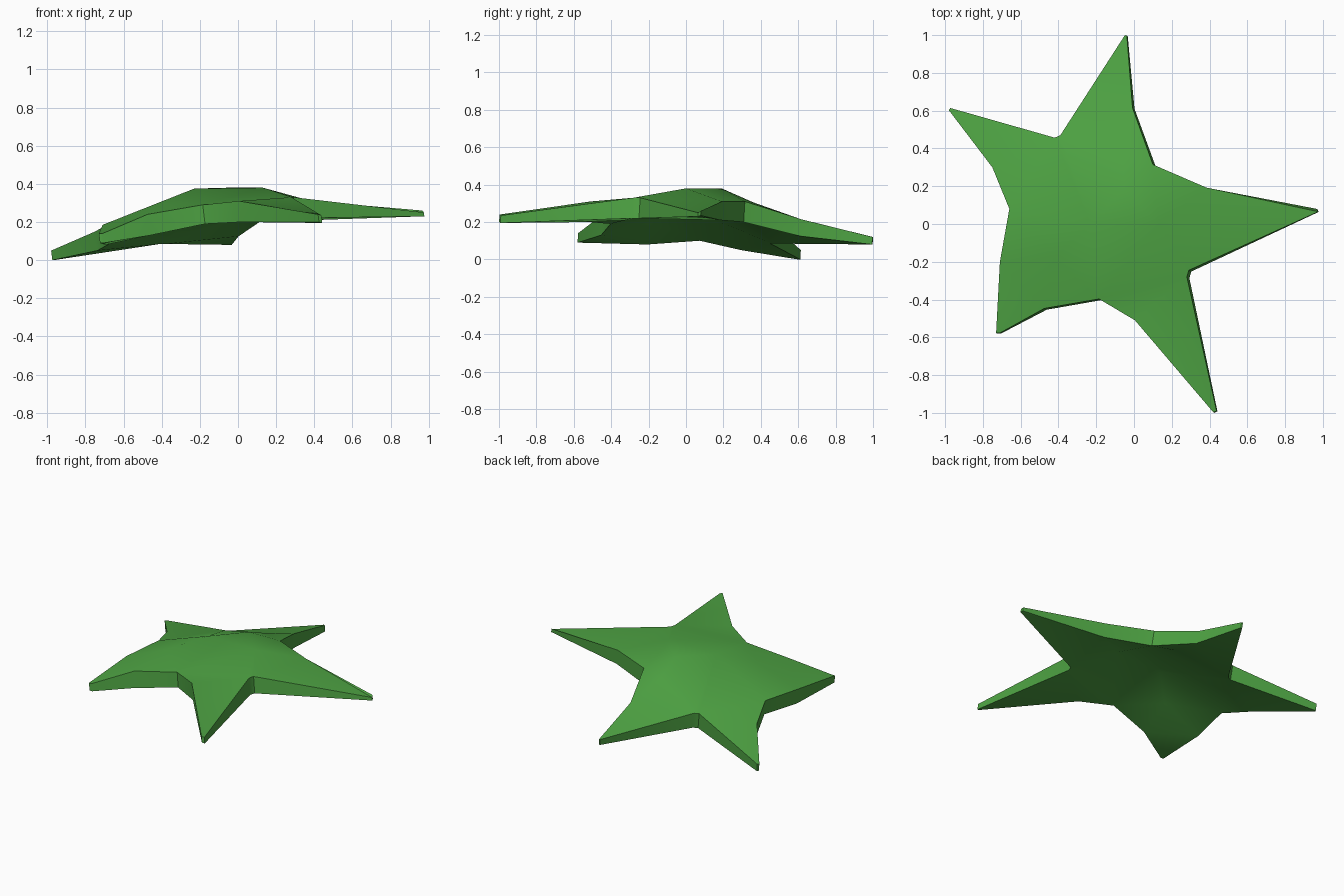
import bpy, bmesh, math
from mathutils import Vector
from mathutils.geometry import delaunay_2d_cdt

cube = bpy.data.objects.get("Cube")
if cube:
    bpy.data.objects.remove(cube, do_unlink=True)

# Outline of the upper rim, counter-clockwise: x, y, top height, thickness
OUTLINE = [
    (0.975, 0.065, 0.25, 0.02), (0.968, 0.08, 0.26, 0.025),     # left arm tip
    (0.385, 0.192, 0.31, 0.10), (0.10, 0.315, 0.31, 0.11), (-0.008, 0.615, 0.215, 0.09),
    (-0.038, 0.997, 0.12, 0.04), (-0.048, 1.00, 0.12, 0.04),    # back arm tip
    (-0.39, 0.47, 0.19, 0.105), (-0.42, 0.457, 0.19, 0.105),
    (-0.972, 0.614, 0.05, 0.05), (-0.98, 0.602, 0.05, 0.05),    # back right arm tip
    (-0.75, 0.30, 0.15, 0.10), (-0.66, 0.08, 0.20, 0.10), (-0.71, -0.20, 0.185, 0.105),
    (-0.73, -0.577, 0.14, 0.05), (-0.71, -0.577, 0.14, 0.05),   # front right arm tip
    (-0.475, -0.447, 0.24, 0.11), (-0.185, -0.397, 0.29, 0.10), (0.005, -0.51, 0.31, 0.11),
    (0.42, -0.997, 0.24, 0.04), (0.437, -0.99, 0.235, 0.04),    # front arm tip
    (0.28, -0.28, 0.33, 0.11), (0.29, -0.245, 0.33, 0.11),
]
# Raised middle of the star, then the roots of two arms
CROWN = [
    (-0.23, 0.00, 0.375, 0.10), (0.13, 0.00, 0.38, 0.10), (-0.05, 0.19, 0.38, 0.10),
    (-0.42, -0.18, 0.30, 0.10), (-0.06, 0.36, 0.305, 0.10),
]
# The underside sits square to the tilted body, so it shifts sideways with thickness
LEAN = Vector((0.12, -0.06, -1.0))

points = OUTLINE + CROWN
n = len(OUTLINE)
rim = [(i, (i + 1) % n) for i in range(n)]
ridges = [(n, 12), (n, 8), (n, 17), (n + 1, 22)]    # crown to the notches
verts2d, _, tris, origin, _, _ = delaunay_2d_cdt(
    [Vector(p[:2]) for p in points], rim + ridges, [], 1, 1e-5)

# Matching top and bottom skins, joined by a wall around the rim
bm = bmesh.new()
top, bottom = [], []
for o in origin:
    x, y, z, t = points[o[0]]
    upper = Vector((x, y, z))
    top.append(bm.verts.new(upper))
    bottom.append(bm.verts.new(upper + LEAN * t))
index_of = {o[0]: i for i, o in enumerate(origin)}
for tri in tris:
    bm.faces.new([top[i] for i in tri])
    bm.faces.new([bottom[i] for i in reversed(tri)])
for a, b in rim:
    a, b = index_of[a], index_of[b]
    bm.faces.new([bottom[a], bottom[b], top[b], top[a]])
bmesh.ops.recalc_face_normals(bm, faces=bm.faces)
mesh = bpy.data.meshes.new("starfish_body")
bm.to_mesh(mesh)
bm.free()

# Plain green skin
green = bpy.data.materials.new("leaf_green")
colour = (0.075, 0.36, 0.055, 1.0)
green.diffuse_color = colour
green.use_nodes = True
bsdf = next(nd for nd in green.node_tree.nodes if nd.type == "BSDF_PRINCIPLED")
bsdf.inputs["Base Color"].default_value = colour
bsdf.inputs["Roughness"].default_value = 0.8
mesh.materials.append(green)

star = bpy.data.objects.new("starfish_body", mesh)
bpy.context.collection.objects.link(star)
bpy.ops.object.select_all(action="DESELECT")
star.select_set(True)
bpy.context.view_layer.objects.active = star
bpy.ops.object.shade_smooth_by_angle(angle=math.radians(35))
